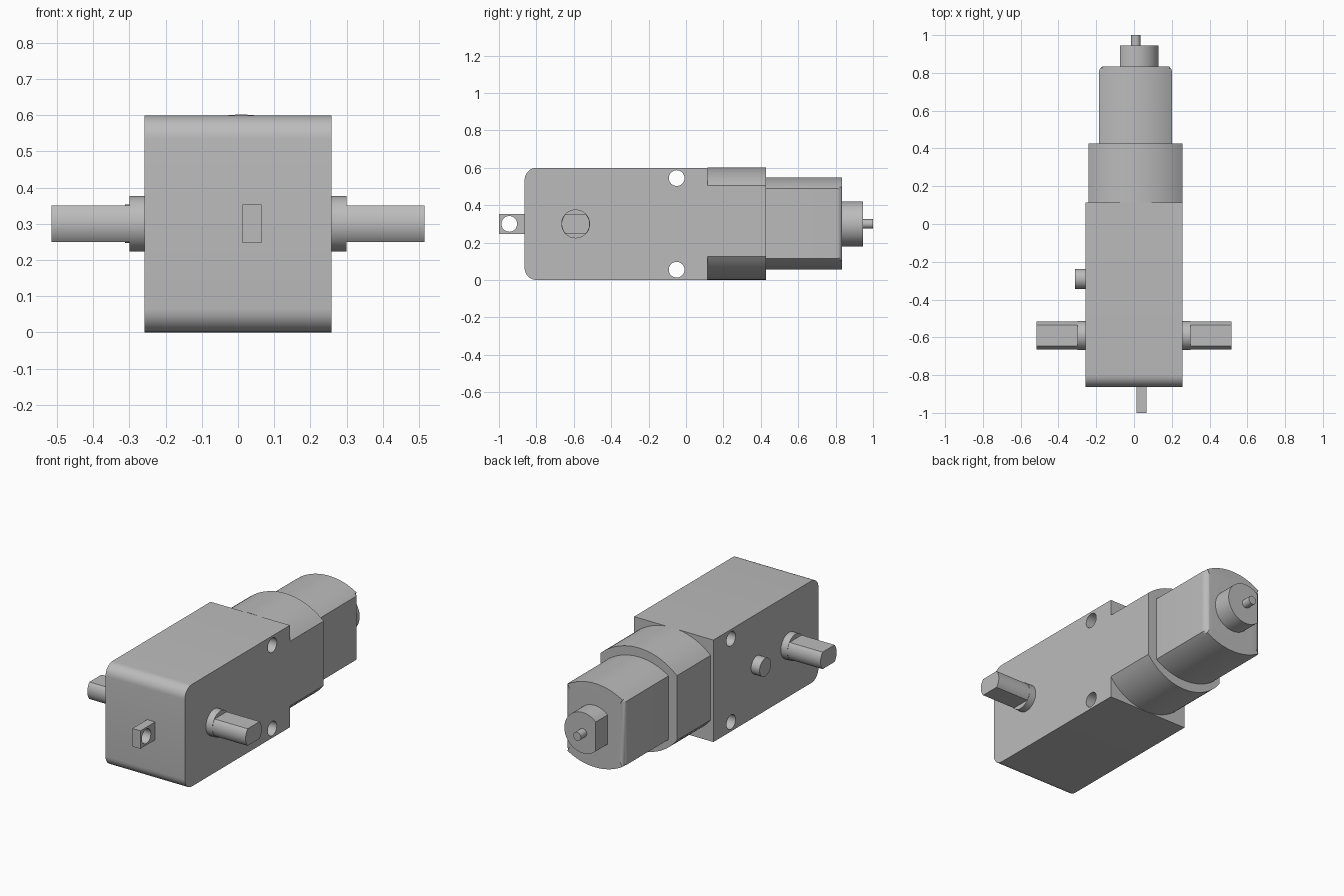
import bpy
import bmesh
from math import sin, cos, pi, asin, sqrt, radians

old = bpy.data.objects.get("Cube")
if old:
    bpy.data.objects.remove(old, do_unlink=True)

GREY = (0.5, 0.5, 0.5, 1)
grey = bpy.data.materials.new("plain grey")
grey.use_nodes = True
grey.diffuse_color = GREY
grey.node_tree.nodes["Principled BSDF"].inputs["Base Color"].default_value = GREY

MID = 0.3          # height of the motor and output axis
SHAFT_Y = -0.59    # output shaft position


def prism(name, profile, axis, start, end, round_end=0):
    """Extrude a profile: (y, z) points along x, or (x, z) points along y."""
    def place(p, t):
        return (t, p[0], p[1]) if axis == "x" else (p[0], t, p[1])
    bm = bmesh.new()
    near = [bm.verts.new(place(p, start)) for p in profile]
    far = [bm.verts.new(place(p, end)) for p in profile]
    bm.faces.new(near)
    cap = bm.faces.new(far)
    n = len(profile)
    for i in range(n):
        j = (i + 1) % n
        bm.faces.new((near[i], near[j], far[j], far[i]))
    if round_end:
        bmesh.ops.bevel(bm, geom=list(cap.edges), offset=round_end, segments=6,
                        profile=0.5, affect="EDGES", clamp_overlap=True)
    bmesh.ops.recalc_face_normals(bm, faces=bm.faces)
    mesh = bpy.data.meshes.new(name)
    bm.to_mesh(mesh)
    bm.free()
    obj = bpy.data.objects.new(name, mesh)
    bpy.context.collection.objects.link(obj)
    mesh.materials.append(grey)
    return obj


def activate(obj):
    bpy.ops.object.select_all(action="DESELECT")
    obj.select_set(True)
    bpy.context.view_layer.objects.active = obj


def circle(u, v, r, n=48):
    return [(u + r * cos(2 * pi * i / n), v + r * sin(2 * pi * i / n)) for i in range(n)]


def arc(u, v, r, a, b, n=8):
    return [(u + r * cos(radians(a + (b - a) * i / n)),
             v + r * sin(radians(a + (b - a) * i / n))) for i in range(n + 1)]


def crown(x0, x1, z_edge, z_peak, n=24):
    """Shallow arc running from x1 to x0, peaking at z_peak."""
    half, rise = (x1 - x0) / 2, abs(z_peak - z_edge)
    r = (half * half + rise * rise) / (2 * rise)
    side = 1 if z_peak > z_edge else -1
    a = asin(half / r)
    return [((x0 + x1) / 2 + r * sin(a - 2 * a * i / n),
             z_peak - side * r * (1 - cos(a - 2 * a * i / n))) for i in range(n + 1)]


def can_profile(x0, x1, bottom, low, high, top):
    """Flat sides with arched top and bottom."""
    return crown(x0, x1, high, top) + crown(x0, x1, low, bottom)[::-1]


def drill(obj, u, v, r):
    cutter = prism("hole_cutter", circle(u, v, r), "x", -0.4, 0.4)
    cutter.hide_render = True
    mod = obj.modifiers.new("hole", "BOOLEAN")
    mod.operation = "DIFFERENCE"
    mod.solver = "EXACT"
    mod.object = cutter
    activate(obj)
    bpy.ops.object.modifier_apply(modifier=mod.name)
    bpy.data.objects.remove(cutter, do_unlink=True)


# Gearbox with rounded front edges and two mounting holes
R = 0.065
FRONT, BACK, W = -0.863, 0.114, 0.258
body = ([(BACK, 0), (BACK, 0.6)] + arc(FRONT + R, 0.6 - R, R, 90, 180)
        + arc(FRONT + R, R, R, 180, 270))
gearbox = prism("gearbox", body, "x", -W, W)
for z in (0.055, 0.545):
    drill(gearbox, -0.05, z, 0.042)

# Front mounting tab
tab = prism("front_tab", [(-1, 0.247), (FRONT, 0.247), (FRONT, 0.353), (-1, 0.353)],
            "x", 0.013, 0.065)
drill(tab, -0.945, MID, 0.042)

# Output shafts: round collar and double-flat shaft on each side
flat = asin(0.05 / 0.075) * 180 / pi
shaft = (arc(SHAFT_Y, MID, 0.075, -flat, flat, 12)
         + arc(SHAFT_Y, MID, 0.075, 180 - flat, 180 + flat, 12))
for side, s in (("left", 1), ("right", -1)):
    prism(side + "_shaft_collar", circle(SHAFT_Y, MID, 0.077), "x", s * W, s * 0.3)
    prism(side + "_output_shaft", shaft, "x", s * 0.3, s * 0.515)

# Locating peg
prism("locating_peg", circle(-0.29, MID, 0.053), "x", -W, -0.313)

# Motor clamp and motor can
prism("motor_clamp", can_profile(-0.24, W, 0.001, 0.125, 0.505, 0.602), "y", BACK, 0.427)
prism("motor_can", can_profile(-0.185, 0.201, 0.056, 0.115, 0.489, 0.549),
      "y", 0.427, 0.835, round_end=0.055)

# Rear bushing, flattened on one side, and motor shaft end
cut = 180 - asin(sqrt(0.12 ** 2 - 0.084 ** 2) / 0.12) * 180 / pi
prism("rear_bushing", arc(0.01, MID, 0.12, -cut, cut, 40), "y", 0.835, 0.945)
prism("motor_shaft_end", circle(0.009, MID, 0.025, 32), "y", 0.945, 1.0)

# Smooth round surfaces, keep hard edges
for obj in bpy.context.collection.objects:
    if obj.type == "MESH":
        activate(obj)
        bpy.ops.object.shade_smooth_by_angle(angle=radians(30))
